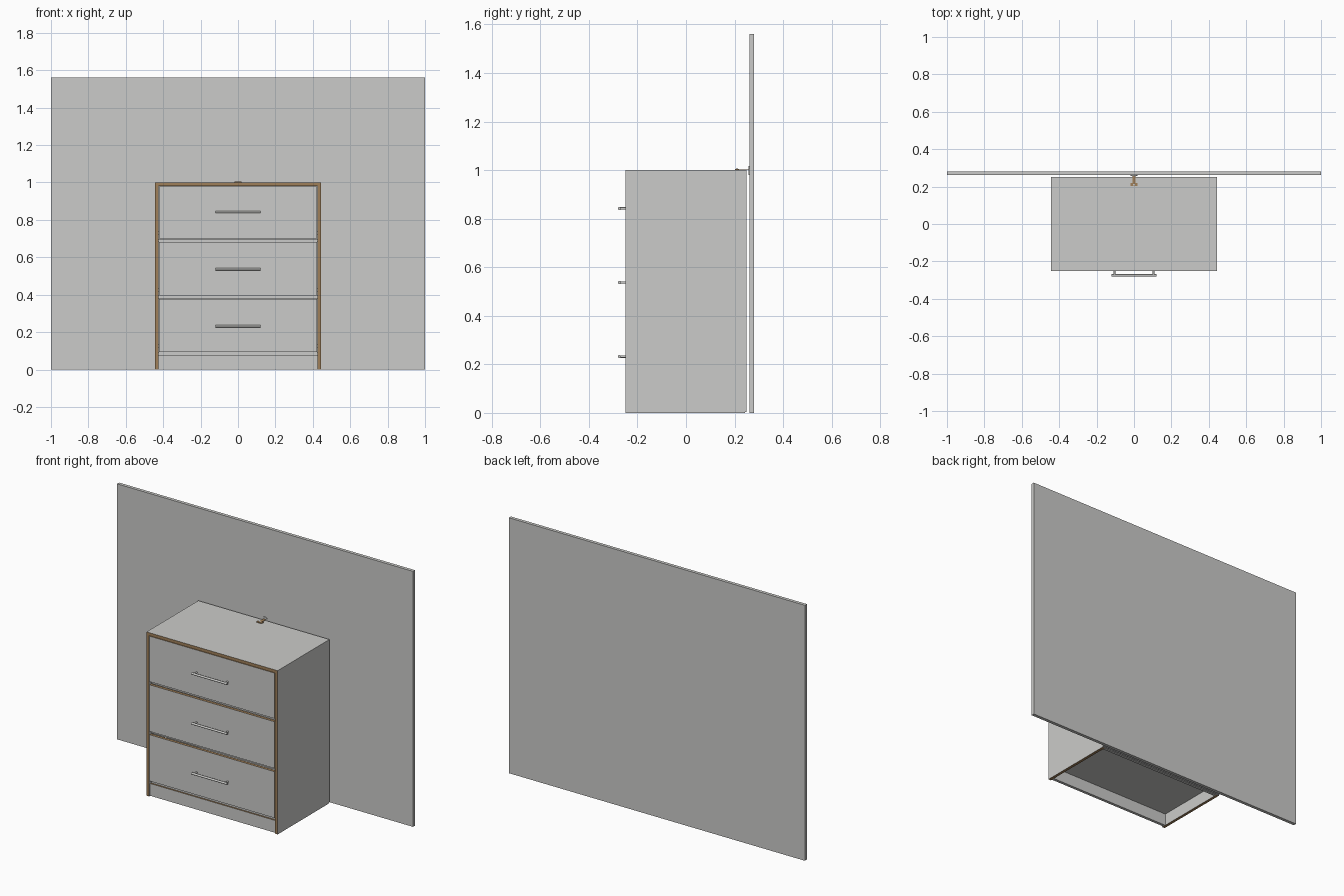
import bpy, bmesh, math
from mathutils import Vector, Matrix

if "Cube" in bpy.data.objects:
    bpy.data.objects.remove(bpy.data.objects["Cube"])


def mat(name, rgb):
    m = bpy.data.materials.new(name)
    m.diffuse_color = (*rgb, 1)
    m.use_nodes = True
    m.node_tree.nodes["Principled BSDF"].inputs["Base Color"].default_value = m.diffuse_color
    return m


GREY = mat("warm_grey", (0.60, 0.60, 0.585))
BROWN = mat("wood_edge", (0.35, 0.215, 0.10))


def finish(name, bm, mats, edge_rule=None):
    bm.normal_update()
    if edge_rule:
        for f in bm.faces:
            f.material_index = 1 if edge_rule(f.normal) else 0
    me = bpy.data.meshes.new(name)
    bm.to_mesh(me)
    bm.free()
    for m in mats:
        me.materials.append(m)
    ob = bpy.data.objects.new(name, me)
    bpy.context.collection.objects.link(ob)
    return ob


def box(name, x, y, z, mats=(GREY,), edge_rule=None):
    """Box from (min, max) ranges; edge_rule picks faces for the second material."""
    bm = bmesh.new()
    bmesh.ops.create_cube(bm, size=1)
    for v in bm.verts:
        v.co = [r[0] if c < 0 else r[1] for c, r in zip(v.co, (x, y, z))]
    return finish(name, bm, mats, edge_rule)


def rod(name, a, b, r):
    a, b = Vector(a), Vector(b)
    d = b - a
    bm = bmesh.new()
    rot = d.to_track_quat('Z', 'Y').to_matrix().to_4x4()
    bmesh.ops.create_cone(bm, cap_ends=True, segments=20, radius1=r, radius2=r,
                          depth=d.length, matrix=Matrix.Translation((a + b) / 2) @ rot)
    for f in bm.faces:
        f.smooth = len(f.verts) == 4
    for e in bm.edges:
        if any(len(f.verts) > 4 for f in e.link_faces):
            e.smooth = False
    return finish(name, bm, (GREY,))


def span(a, b, s):
    return tuple(sorted((a * s, b * s)))


WOOD = (GREY, BROWN)
HW, T, F, B = 0.443, 0.018, -0.25, 0.25
IN = HW - T

# wall behind the chest
box("wall", (-1, 1), (0.261, 0.281), (0, 1.56))

# carcass
for s, side in ((-1, "left"), (1, "right")):
    box(side + "_side", span(IN, HW, s), (F, 0.243), (0, 1), WOOD,
        lambda n: n.y < -0.5 or n.z < -0.5)
box("top_panel", (-IN, IN), (F, 0.243), (1 - T, 1), WOOD, lambda n: n.y < -0.5)
box("bottom_panel", (-IN, IN), (F + 0.02, 0.243), (0.075, 0.093))
box("plinth", (-IN, IN), (F + 0.01, F + 0.028), (0, 0.075), WOOD, lambda n: n.z > 0.5)
box("rear_plinth", (-IN, IN), (0.225, 0.243), (0, 0.075))
box("back_panel", (-HW, HW), (0.243, B), (0.004, 1))

# rails set back between the drawer fronts
for z in (0.380, 0.683):
    box("rail", (-IN, IN), (F + 0.02, F + 0.08), (z, z + 0.016))

# drawers with boxes, runners and bar handles
FW = 0.422
for i, (z0, z1, hz) in enumerate(((0.094, 0.377, 0.232), (0.397, 0.682, 0.537), (0.701, 0.979, 0.842))):
    n = "drawer_%d" % (i + 1)
    box(n + "_front", (-FW, FW), (F + 0.001, F + 0.019), (z0, z1), WOOD,
        lambda n: abs(n.y) < 0.5)
    for s in (-1, 1):
        box(n + "_box_side", span(0.395, 0.41, s), (F + 0.019, 0.21), (z0 + 0.03, z1 - 0.06))
        box(n + "_runner", span(0.41, IN, s), (F + 0.022, 0.2), (z0 + 0.02, z0 + 0.04))
        rod(n + "_handle_post", (0.105 * s, F + 0.001, hz), (0.105 * s, -0.272, hz), 0.005)
    box(n + "_box_back", (-0.395, 0.395), (0.195, 0.21), (z0 + 0.03, z1 - 0.06))
    box(n + "_box_base", (-0.395, 0.395), (F + 0.019, 0.195), (z0 + 0.03, z0 + 0.038))
    rod(n + "_handle_bar", (-0.12, -0.2745, hz), (0.12, -0.2745, hz), 0.0065)

# safety strap fixing the chest to the wall
box("strap_top_plate", (-0.018, 0.018), (0.202, 0.218), (1.0, 1.004), (BROWN,))
box("strap", (-0.009, 0.009), (0.218, 0.258), (1.0, 1.003), (BROWN,))
box("strap_wall_plate", (-0.018, 0.018), (0.257, 0.261), (0.98, 1.008), (GREY,))
rod("strap_wall_tab", (0, 0.257, 0.998), (0, 0.261, 0.998), 0.018)
rod("strap_screw", (0, 0.21, 1.003), (0, 0.21, 1.006), 0.005)
